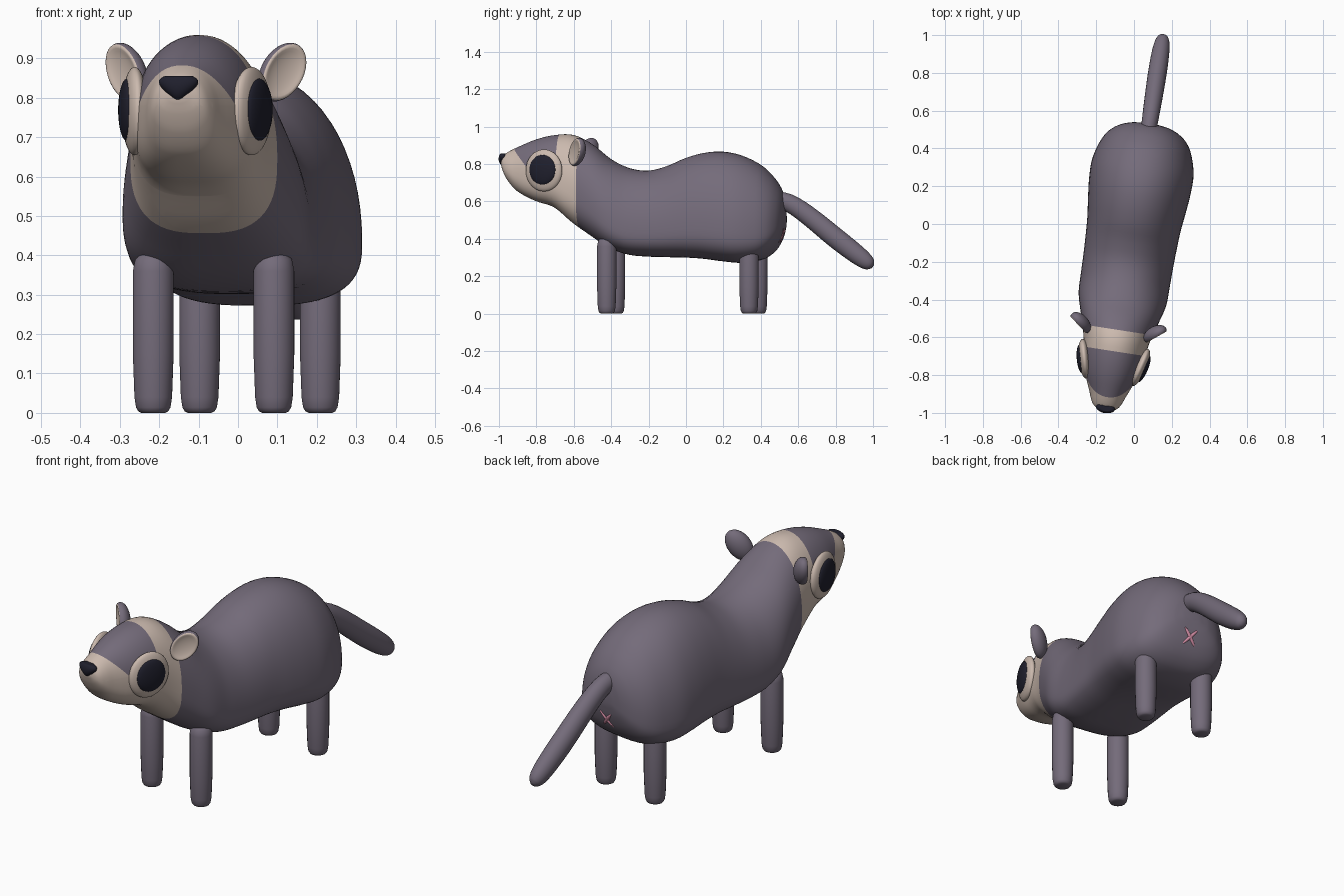
import bpy, bmesh, math
from mathutils import Matrix, Vector

if "Cube" in bpy.data.objects:
    bpy.data.objects.remove(bpy.data.objects["Cube"])

TURN = Matrix.Rotation(math.radians(-8.8), 4, 'Z')   # the whole animal stands slightly turned
K = 1.012                                            # lengthens grid readings along the turned axis


def material(name, rgb):
    m = bpy.data.materials.new(name)
    m.diffuse_color = (*rgb, 1)
    m.use_nodes = True
    m.node_tree.nodes["Principled BSDF"].inputs["Base Color"].default_value = m.diffuse_color
    return m


FUR = material("dark fur", (0.175, 0.148, 0.195))
CREAM = material("cream fur", (0.60, 0.49, 0.425))
BLACK = material("blue black", (0.014, 0.014, 0.026))
PINK = material("pink", (0.66, 0.27, 0.38))


def finish(bm, name, mats):
    bmesh.ops.recalc_face_normals(bm, faces=bm.faces)
    bm.transform(TURN)
    for f in bm.faces:
        f.smooth = True
    me = bpy.data.meshes.new(name)
    bm.to_mesh(me)
    bm.free()
    for m in mats:
        me.materials.append(m)
    ob = bpy.data.objects.new(name, me)
    bpy.context.collection.objects.link(ob)
    return ob


def loft(rings):
    bm = bmesh.new()
    vs = [[bm.verts.new(p) for p in r] for r in rings]
    n = len(vs[0])
    for a, b in zip(vs, vs[1:]):
        for i in range(n):
            bm.faces.new((a[i], a[(i + 1) % n], b[(i + 1) % n], b[i]))
    bm.faces.new(vs[0])
    bm.faces.new(vs[-1])
    return bm


def refine(rows, steps):
    """Smooth curve through rows; the first entry of each row is the parameter."""
    n = len(rows)

    def slope(i, k):
        a, b = rows[max(i - 1, 0)], rows[min(i + 1, n - 1)]
        return (b[k] - a[k]) / (b[0] - a[0])
    out = []
    for i in range(n - 1):
        h = rows[i + 1][0] - rows[i][0]
        for s in range(steps):
            t = s / steps
            row = [rows[i][0] + h * t]
            for k in range(1, len(rows[0])):
                row.append((2*t**3 - 3*t*t + 1) * rows[i][k] + (t**3 - 2*t*t + t) * h * slope(i, k)
                           + (3*t*t - 2*t**3) * rows[i + 1][k] + (t**3 - t*t) * h * slope(i + 1, k))
            out.append(row)
    return out + [list(rows[-1])]


def ball(u=32, v=20):
    bm = bmesh.new()
    bmesh.ops.create_uvsphere(bm, u_segments=u, v_segments=v, radius=1)
    return bm


# Body and head in one skin: y, top z, bottom z, half width
SECTIONS = [
    (-.987, .825, .795, .02), (-.975, .845, .758, .055), (-.95, .865, .71, .077),
    (-.9, .89, .655, .098), (-.8, .932, .602, .138), (-.7, .955, .568, .160),
    (-.6, .955, .485, .178), (-.5, .905, .415, .207), (-.4, .825, .35, .234),
    (-.3, .778, .315, .238), (-.2, .765, .305, .240), (-.1, .79, .302, .244),
    (0, .833, .30, .250), (.1, .86, .293, .262), (.2, .866, .28, .272),
    (.3, .845, .272, .272), (.4, .795, .288, .245), (.46, .74, .325, .210),
    (.5, .685, .38, .160), (.523, .63, .445, .10), (.532, .57, .50, .04)]


def section(y, zt, zb, w):
    blend = min(max((-y - .3) / .3, 0), 1)
    tip = min(max((-y - .85) / .1, 0), 1)
    zm = zb + (zt - zb) * (.28 + .14 * blend)
    ring = []
    for i in range(64):
        a = 2 * math.pi * i / 64
        c, s = math.cos(a), math.sin(a)
        p = 2 / 2.1 if s > 0 else 2 / (2.8 - .5 * tip)
        x = w * math.copysign(abs(c) ** p, c)
        z = zm + (zt - zm if s > 0 else zm - zb) * math.copysign(abs(s) ** p, s)
        ring.append(Vector((x, y * K, z)))
    return ring


bm = loft([section(*r) for r in refine(SECTIONS, 4)])
# clean cuts for the face markings
NECK, BROW = -.567, -.682
MASK_P, MASK_N = Vector((0, -.85, .79)), Vector((0, .095, .08)).normalized()
for co, no in (((0, NECK, 0), (0, 1, 0)), ((0, BROW, 0), (0, 1, 0)),
               ((0, 0, .78), (0, 0, 1)), (MASK_P, MASK_N)):
    # only the head is cut
    head = [f for f in bm.faces if f.calc_center_median().y < -.5]
    geom = list({v for f in head for v in f.verts}) + list({e for f in head for e in f.edges}) + head
    bmesh.ops.bisect_plane(bm, geom=geom, plane_co=co, plane_no=no, dist=1e-5)
for f in bm.faces:
    c = f.calc_center_median()
    mask = c.y < BROW and c.z > .78 and (c - MASK_P).dot(MASK_N) > 0
    f.material_index = 1 if c.y < NECK and not mask else 0
finish(bm, "body_and_head", [FUR, CREAM])

# Tail: y, z, radius
TAIL = [(.46, .615, .044), (.55, .592, .048), (.65, .527, .052), (.8, .405, .055),
        (.9, .327, .052), (.955, .285, .045), (.985, .262, .032), (.998, .252, .012)]
rows = refine(TAIL, 3)
rings = []
for i, (y, z, r) in enumerate(rows):
    a, b = rows[max(i - 1, 0)], rows[min(i + 1, len(rows) - 1)]
    t = Vector((0, b[0] - a[0], b[1] - a[1])).normalized()
    nrm = Vector((0, -t.z, t.y))
    rings.append([Vector((0, y * K, z)) + Vector((.9 * r * math.cos(q), 0, 0)) + nrm * r * math.sin(q)
                  for q in (2 * math.pi * j / 24 for j in range(24))])
finish(loft(rings), "tail", [FUR])

# Legs: z, radius
LEG = [(0, .030), (.004, .038), (.014, .044), (.04, .048), (.15, .052), (.36, .052), (.39, .046), (.41, .025)]
for part, y in (("front_leg", -.405), ("back_leg", .365)):
    for side, sx in (("right", 1), ("left", -1)):
        finish(loft([[Vector((sx * .155 + r * math.cos(q), y + r * math.sin(q), z))
                      for q in (2 * math.pi * j / 24 for j in range(24))] for z, r in LEG]),
               f"{part}_{side}", [FUR])

# Eyes and ears, mirrored left and right
for side, sx in (("right", 1), ("left", -1)):
    flip = Matrix.Diagonal((sx, 1, 1, 1))
    eye = flip @ Matrix.Translation((.150, -.745, .766)) @ Matrix.Rotation(math.radians(-14.5), 4, 'Z')
    bm = ball(24, 32)
    bm.transform(eye @ Matrix.Diagonal((.032, .106, .112, 1)))
    finish(bm, f"eye_ring_{side}", [CREAM])
    bm = ball(24, 32)
    bm.transform(eye @ Matrix.Translation((.019, 0, .003)) @ Matrix.Diagonal((.022, .077, .080, 1)))
    finish(bm, f"pupil_{side}", [BLACK])

    bm = ball()
    bm.transform(Matrix.Rotation(math.pi / 2, 4, 'X'))
    for f in bm.faces:                       # pale inner ear on the front face
        f.material_index = 1 if f.calc_center_median().y < -.3 else 0
    for v in bm.verts:                       # hollowed front
        if v.co.y < -.35:
            v.co.y = -.35 - .4 * (v.co.y + .35) * -1 if v.co.y > -.5 else -.41 + .5 * (-v.co.y - .5)
    bm.transform(flip @ Matrix.Translation((.2, -.56, .865)) @ Matrix.Rotation(math.radians(38), 4, 'Z')
                 @ Matrix.Rotation(math.radians(36), 4, 'Y') @ Matrix.Diagonal((.056, .042, .083, 1)))
    finish(bm, f"ear_{side}", [FUR, CREAM])

# Nose: a ball narrowed towards the bottom
bm = ball()
for v in bm.verts:
    v.co.x *= .3 + .7 * min((v.co.z + 1) / 1.5, 1)
    v.co.z = min(v.co.z, .8)
bm.transform(Matrix.Translation((0, -.987, .827)) @ Matrix.Diagonal((.058, .026, .036, 1)))
finish(bm, "nose", [BLACK])

# Crossed pink mark under the tail
for i, ang in enumerate((40, -40)):
    bm = ball(16, 12)
    bm.transform(Matrix.Translation((0, .515, .418)) @ Matrix.Rotation(math.radians(-20), 4, 'X')
                 @ Matrix.Rotation(math.radians(ang), 4, 'Y') @ Matrix.Diagonal((.010, .012, .055, 1)))
    finish(bm, f"rear_mark_{i + 1}", [PINK])
